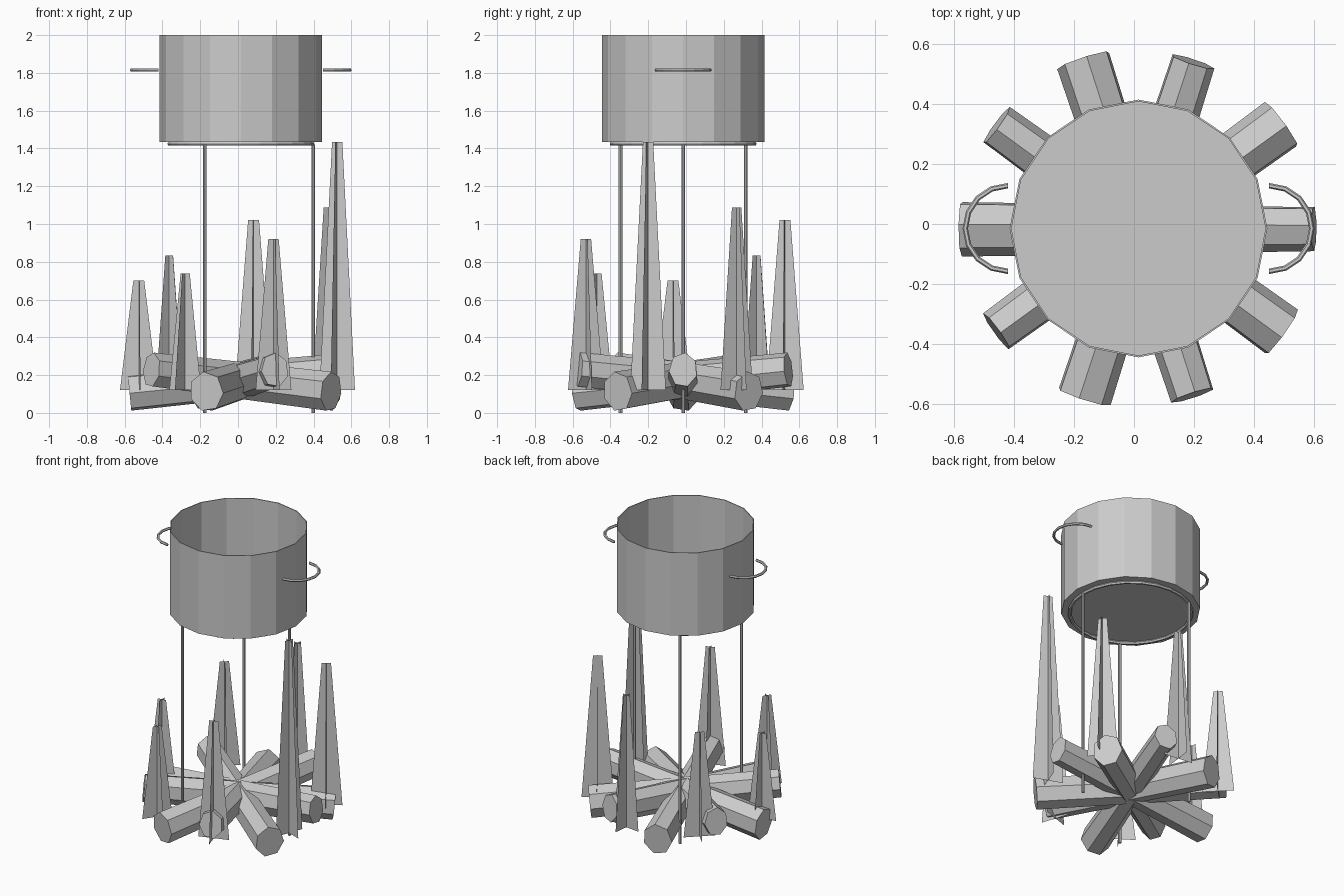
import bpy, bmesh
from math import sin, cos, pi, radians
from mathutils import Vector, Matrix

if "Cube" in bpy.data.objects:
    bpy.data.objects.remove(bpy.data.objects["Cube"])

CENTRE = Vector((0.015, -0.015, 0))
GREY = (0.6, 0.6, 0.6, 1)
grey = bpy.data.materials.new("plain grey")
grey.use_nodes = True
grey.diffuse_color = GREY
grey.node_tree.nodes["Principled BSDF"].inputs["Base Color"].default_value = GREY


def finish(name, bm, closed=True):
    if closed:
        bmesh.ops.recalc_face_normals(bm, faces=bm.faces)
    mesh = bpy.data.meshes.new(name)
    bm.to_mesh(mesh)
    bm.free()
    mesh.materials.append(grey)
    obj = bpy.data.objects.new(name, mesh)
    obj.location = CENTRE
    bpy.context.collection.objects.link(obj)
    return obj


def polar(radius, angle, z=0):
    return Vector((radius * cos(angle), radius * sin(angle), z))


def loft(bm, rings, loop=False, caps=True):
    """Skin a list of point rings with quads."""
    rows = [[bm.verts.new(p) for p in ring] for ring in rings]
    pairs = list(zip(rows, rows[1:]))
    if loop:
        pairs.append((rows[-1], rows[0]))
    for a, b in pairs:
        for i in range(len(a)):
            j = (i + 1) % len(a)
            bm.faces.new((a[i], a[j], b[j], b[i]))
    if caps and not loop:
        bm.faces.new(rows[0])
        bm.faces.new(rows[-1])


def arc_tube(name, centre, radius, start, sweep, steps, tube, sides=6):
    """Tube bent along a level circle or arc."""
    full = sweep >= 2 * pi
    rings = []
    for s in range(steps if full else steps + 1):
        a = start + sweep * s / steps
        rings.append([centre + polar(radius + tube * cos(t), a, tube * sin(t))
                      for t in (2 * pi * k / sides for k in range(sides))])
    bm = bmesh.new()
    loft(bm, rings, loop=full)
    return finish(name, bm)


# Open pot with a thin wall and a floor
bm = bmesh.new()
profile = [(0.43, 1.435), (0.43, 2.0), (0.424, 2.0), (0.424, 1.443)]
loft(bm, [[polar(r, 2 * pi * k / 16, z) for k in range(16)] for r, z in profile])
finish("pot", bm)

# Half-round side handles
for side, start in (("left", -pi / 2), ("right", pi / 2)):
    sign = 1 if side == "left" else -1
    arc_tube(side + "_handle", Vector((sign * 0.435, 0, 1.815)), 0.143,
             start, pi, 8, 0.009)

# Three-legged stand
arc_tube("stand_ring", Vector((0, 0, 1.424)), 0.378, 0, 2 * pi, 24, 0.011)
for n in range(3):
    bm = bmesh.new()
    foot = polar(0.383, n * 2 * pi / 3)
    loft(bm, [[foot + polar(0.01, k * pi / 4, z) for k in range(8)]
              for z in (0, 1.42)])
    finish(f"stand_leg_{n + 1}", bm)

# Five tilted, tapered logs crossing at the middle
for n in range(5):
    turn = Matrix.Rotation(n * 2 * pi / 5, 3, 'Z')
    rings = []
    for x, z, wide, tall in ((-0.59, 0.113, 0.094, 0.106), (0.585, 0.228, 0.076, 0.092)):
        ring = []
        for k in range(7):
            t = 2 * pi * k / 7 + radians(8)
            h = tall * cos(t)
            ring.append(turn @ Vector((x - 0.1 * h, wide * sin(t), z + h)))
        rings.append(ring)
    bm = bmesh.new()
    loft(bm, rings)
    finish(f"log_{n + 1}", bm)

# Ring of flames, each two crossed tapering sheets
for n, top in enumerate((1.435, 1.087, 1.022, 0.832, 0.70, 0.737, 0.92)):
    angle = radians(-20) + n * 2 * pi / 7
    base = polar(0.543, angle)
    bm = bmesh.new()
    for yaw in (angle, angle + pi / 2):
        corners = ((-0.1, 0.12), (0.1, 0.12), (0.029, top), (-0.029, top))
        bm.faces.new([bm.verts.new(base + polar(w, yaw, z)) for w, z in corners])
    finish(f"flame_{n + 1}", bm, closed=False)
